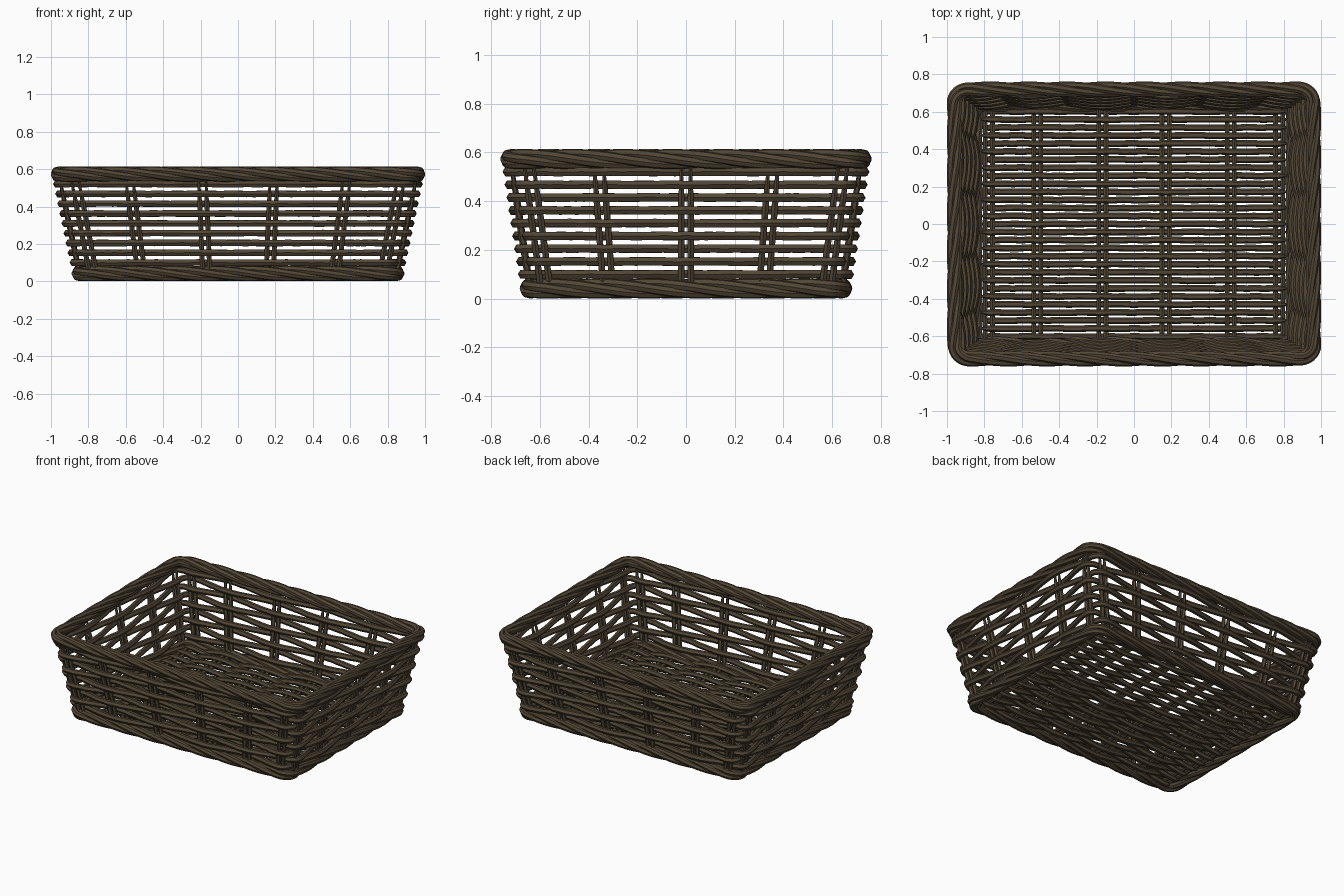
import bpy, bmesh, math, random
from mathutils import Vector

random.seed(4)
cube = bpy.data.objects.get("Cube")
if cube:
    bpy.data.objects.remove(cube)

wicker = bpy.data.materials.new("dark brown wicker")
wicker.use_nodes = True
BROWN = (0.085, 0.062, 0.036, 1)
wicker.diffuse_color = BROWN
wicker.node_tree.nodes["Principled BSDF"].inputs["Base Color"].default_value = BROWN

# stake positions along each wall, as fractions of the half size
LONG = [-0.915, -0.61, -0.2, 0.2, 0.61, 0.915]
SHORT = [-0.9, -0.5, 0, 0.5, 0.9]
FLOOR_Z = 0.045
STEPS = 8


def half_size(z):
    return 0.847 + 0.21 * (z - 0.04), 0.64 + 0.15 * (z - 0.04)


def tube(bm, path, radius, ref, closed=False, sides=6):
    """Sweep a faceted rod along a path; open rods get pointed tips."""
    path = [Vector(p) for p in path]
    ref = Vector(ref)
    n = len(path)
    rings = []
    for i, p in enumerate(path):
        a = path[i - 1] if closed or i else p
        b = path[(i + 1) % n] if closed or i < n - 1 else p
        tangent = (b - a).normalized()
        side = tangent.cross(ref).normalized()
        up = side.cross(tangent)
        r = radius if closed or 0 < i < n - 1 else radius * 0.3
        rings.append([bm.verts.new(p + r * (math.cos(t) * side + math.sin(t) * up))
                      for t in (math.tau * k / sides for k in range(sides))])
    for i in range(n if closed else n - 1):
        a, b = rings[i], rings[(i + 1) % n]
        for k in range(sides):
            j = (k + 1) % sides
            bm.faces.new((a[k], a[j], b[j], b[k]))
    if not closed:
        bm.faces.new(rings[0])
        bm.faces.new(rings[-1])


def make_object(name, bm):
    bmesh.ops.recalc_face_normals(bm, faces=bm.faces)
    mesh = bpy.data.meshes.new(name)
    bm.to_mesh(mesh)
    bm.free()
    mesh.materials.append(wicker)
    bpy.context.collection.objects.link(bpy.data.objects.new(name, mesh))


def ring(z):
    """Rounded rectangle as (point, outward normal, stake count) samples."""
    hx, hy = half_size(z)
    out, count = [], 0
    # each wall: direction of travel, outward direction, sizes and stakes
    walls = [(Vector((1, 0, 0)), Vector((0, -1, 0)), hx, hy, LONG, SHORT),
             (Vector((0, 1, 0)), Vector((1, 0, 0)), hy, hx, SHORT, LONG),
             (Vector((-1, 0, 0)), Vector((0, 1, 0)), hx, hy, LONG, SHORT),
             (Vector((0, -1, 0)), Vector((-1, 0, 0)), hy, hx, SHORT, LONG)]
    for along, outward, h, depth, stakes, next_stakes in walls:
        for a, b in zip(stakes, stakes[1:]):
            for k in range(STEPS):
                f = k / STEPS
                p = along * h * (a + (b - a) * f) + outward * depth
                out.append((p + Vector((0, 0, z)), outward, count + f))
            count += 1
        ca, cd = h * (1 - stakes[-1]), depth * (1 - next_stakes[-1])
        for k in range(STEPS):
            f = k / STEPS
            t = f * math.pi / 2
            p = along * (h - ca * (1 - math.sin(t))) + outward * (depth - cd * (1 - math.cos(t)))
            normal = along * math.sin(t) + outward * math.cos(t)
            out.append((p + Vector((0, 0, z)), normal, count + f))
        count += 1
    return out


# woven wall rows, alternating over and under the stakes
bm = bmesh.new()
for row in range(9):
    z = 0.1 + row * 0.0525
    flip = 1 if row % 2 else -1
    path = [p + n * flip * 0.021 * math.cos(math.pi * u) +
            Vector((0, 0, random.uniform(-0.0015, 0.0015))) for p, n, u in ring(z)]
    tube(bm, path, 0.0195, (0, 0, 1), closed=True)
make_object("wall_weave", bm)


# twisted rims made of several rods wound round the wall line
def twisted_rim(name, z, turns, strands, offset, radius):
    bm = bmesh.new()
    samples = ring(z)
    lengths = [0]
    for a, b in zip(samples, samples[1:] + samples[:1]):
        lengths.append(lengths[-1] + (b[0] - a[0]).length)
    for s in range(strands):
        path = []
        for (p, n, u), d in zip(samples, lengths):
            t = math.tau * (s / strands - turns * d / lengths[-1])
            path.append(p + offset * (n * math.cos(t) + Vector((0, 0, math.sin(t)))))
        tube(bm, path, radius, (0, 0, 1), closed=True, sides=7)
    make_object(name, bm)


twisted_rim("top_rim", 0.573, 8, 4, 0.021, 0.021)
twisted_rim("bottom_rim", 0.042, 7, 4, 0.021, 0.021)

# paired stakes running up the front, under the floor and up the back
bm = bmesh.new()
LEVELS = [0.575, 0.4, 0.22, 0.06]
for f in LONG:
    for shift in (-0.019, 0.019):
        wall = [(f * half_size(z)[0] + shift, -half_size(z)[1], z) for z in LEVELS]
        x = f * half_size(FLOOR_Z)[0] + shift
        floor = [(x, -0.61, FLOOR_Z), (x, 0.61, FLOOR_Z)]
        back = [(px, -py, pz) for px, py, pz in reversed(wall)]
        tube(bm, wall + floor + back, 0.015, (1, 0, 0))
make_object("long_stakes", bm)

# paired stakes on the left and right walls
bm = bmesh.new()
for side in (-1, 1):
    for f in SHORT:
        for shift in (-0.019, 0.019):
            path = [(side * half_size(z)[0], f * half_size(z)[1] + shift, z)
                    for z in LEVELS + [0.03]]
            tube(bm, path, 0.015, (0, 1, 0))
make_object("side_stakes", bm)

# woven floor rods running left to right
bm = bmesh.new()
anchors = [f * half_size(FLOOR_Z)[0] for f in LONG]
ROWS = 29
for row in range(ROWS):
    y = -0.602 + 1.204 * row / (ROWS - 1)
    flip = 1 if row % 2 else -1
    path = [(-0.815, y, FLOOR_Z + flip * 0.014)]
    for i, (a, b) in enumerate(zip(anchors, anchors[1:])):
        for k in range(6):
            f = k / 6
            path.append((a + (b - a) * f, y + random.uniform(-0.002, 0.002),
                         FLOOR_Z + flip * 0.018 * math.cos(math.pi * (i + f))))
    path += [(anchors[-1], y, FLOOR_Z - flip * 0.018), (0.815, y, FLOOR_Z - flip * 0.014)]
    tube(bm, path, 0.0175, (0, 0, 1))
make_object("floor_weave", bm)
